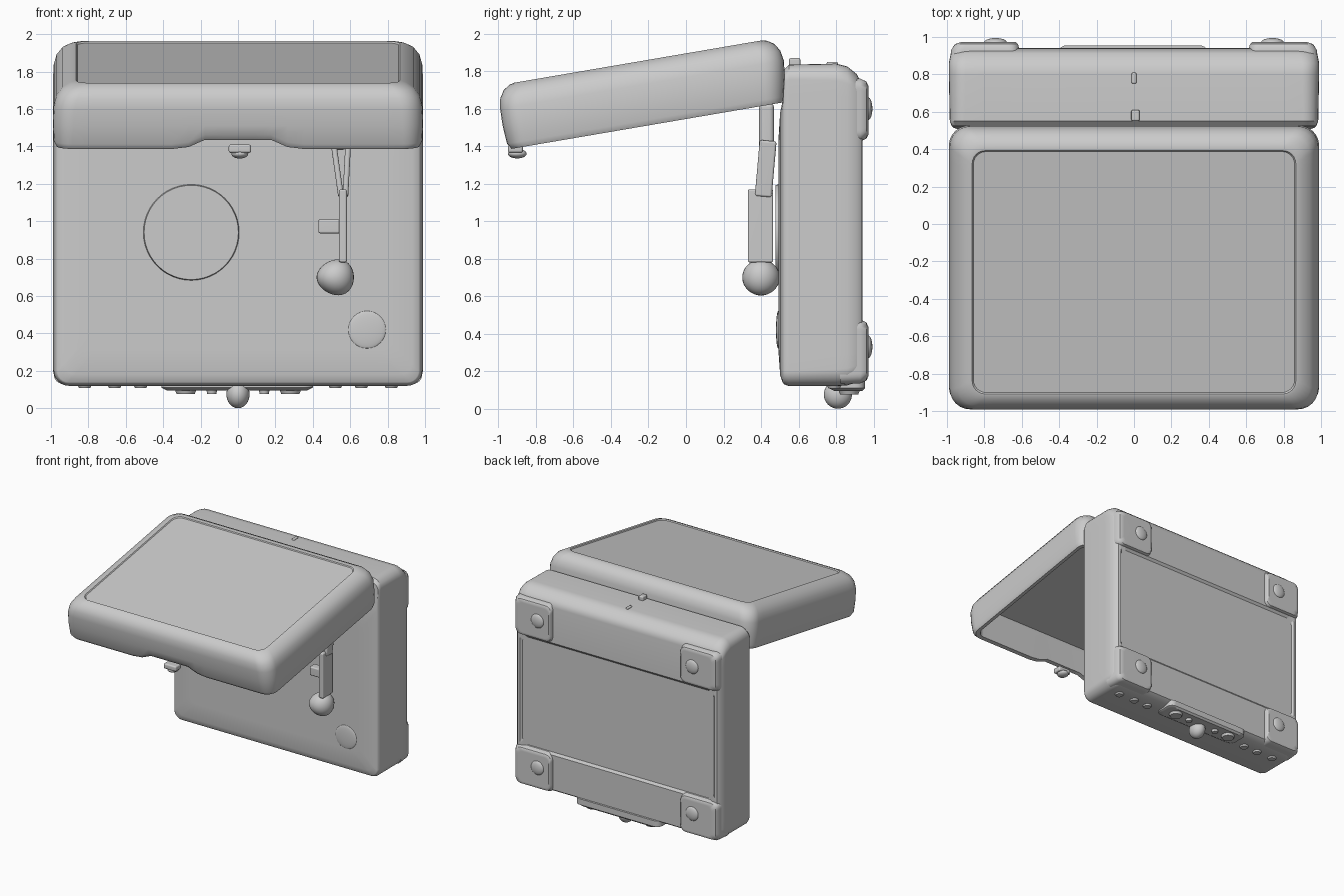
import bpy, bmesh, math
from mathutils import Matrix, Vector

if "Cube" in bpy.data.objects:
    bpy.data.objects.remove(bpy.data.objects["Cube"])


def finish(name, bm, matrix=None, angle=35):
    bmesh.ops.recalc_face_normals(bm, faces=bm.faces)
    if matrix:
        bm.transform(matrix)
    me = bpy.data.meshes.new(name)
    bm.to_mesh(me)
    bm.free()
    ob = bpy.data.objects.new(name, me)
    bpy.context.collection.objects.link(ob)
    bpy.ops.object.select_all(action='DESELECT')
    ob.select_set(True)
    bpy.context.view_layer.objects.active = ob
    bpy.ops.object.shade_smooth_by_angle(angle=math.radians(angle))
    ob.modifiers.new("flat_panels", 'WEIGHTED_NORMAL').keep_sharp = True
    return ob


def rounded_rect(x0, x1, y0, y1, r, steps=6, edge=20):
    pts = []
    corners = [(x1 - r, y0 + r, -90), (x1 - r, y1 - r, 0),
               (x0 + r, y1 - r, 90), (x0 + r, y0 + r, 180)]
    for cx, cy, a in corners:
        arc = []
        for i in range(steps + 1):
            t = math.radians(a + 90 * i / steps)
            arc.append(Vector((cx + r * math.cos(t), cy + r * math.sin(t))))
        if pts:
            last = pts[-1]
            pts += [last.lerp(arc[0], k / edge) for k in range(1, edge)]
        pts += arc
    last = pts[-1]
    pts += [last.lerp(pts[0], k / edge) for k in range(1, edge)]
    return pts


def loft(rings, upright=False):
    """Skin rounded rectangles (height, x0, x1, y0, y1, radius)."""
    bm = bmesh.new()
    loops = []
    for h, x0, x1, y0, y1, r in rings:
        loops.append([bm.verts.new((p.x, h, p.y) if upright else (p.x, p.y, h))
                      for p in rounded_rect(x0, x1, y0, y1, r)])
    n = len(loops[0])
    for a, b in zip(loops, loops[1:]):
        for i in range(n):
            j = (i + 1) % n
            bm.faces.new((a[i], a[j], b[j], b[i]))
    bm.faces.new(loops[0])
    bm.faces.new(loops[-1])
    return bm


def box(name, lo, hi, bevel=0.015, matrix=None):
    bm = bmesh.new()
    bmesh.ops.create_cube(bm, size=1)
    for v in bm.verts:
        v.co = Vector([lo[i] + (v.co[i] + 0.5) * (hi[i] - lo[i]) for i in range(3)])
    bmesh.ops.bevel(bm, geom=bm.edges[:], offset=bevel, segments=3,
                    profile=0.5, affect='EDGES')
    return finish(name, bm, matrix)


def ball(name, c, s):
    bm = bmesh.new()
    bmesh.ops.create_uvsphere(bm, u_segments=28, v_segments=16, radius=1)
    return finish(name, bm, Matrix.Translation(c) @ Matrix.Diagonal((*s, 1)))


def disc(name, c, r1, r2, depth, axis='Y'):
    bm = bmesh.new()
    bmesh.ops.create_cone(bm, cap_ends=True, segments=48, radius1=r1,
                          radius2=r2, depth=depth)
    rot = Matrix.Rotation(math.radians(90 if axis == 'Y' else 180), 4, 'X')
    return finish(name, bm, Matrix.Translation(c) @ rot)


# Base case standing on edge, with slightly domed deck and recessed back
base = [(.492, .80, .32, 1.42, .06), (.502, .93, .18, 1.58, .06),
        (.515, .965, .14, 1.64, .06), (.524, .975, .13, 1.81, .07),
        (.55, .985, .12, 1.835, .08), (.80, .99, .12, 1.84, .09),
        (.86, .99, .125, 1.825, .09), (.91, .98, .14, 1.785, .09),
        (.938, .955, .16, 1.735, .09), (.942, .93, .46, 1.43, .05),
        (.926, .915, .48, 1.41, .05)]
finish("base_case", loft([(h, -x, x, a, b, r) for h, x, a, b, r in base], True))

# Hollow lid, swung open, with a shallow framed top panel
lid = [(.28, .90, -.66, .67, .08), (.24, .925, -.68, .69, .08),
       (.0, .94, -.70, .70, .07), (.0, .97, -.735, .735, .09),
       (.03, .985, -.755, .745, .10), (.13, .99, -.762, .765, .11),
       (.22, .985, -.76, .775, .11), (.275, .97, -.75, .765, .11),
       (.315, .94, -.725, .74, .10), (.338, .90, -.69, .705, .09),
       (.345, .875, -.665, .68, .08), (.345, .865, -.655, .665, .07),
       (.337, .859, -.649, .659, .07)]
bm = loft([(h, -x, x, a, b, r) for h, x, a, b, r in lid])
for v in bm.verts:  # finger notch in the front lip
    if v.co.y < -.6 and v.co.z < .1 and abs(v.co.x) < .3:
        t = min(1, (.3 - abs(v.co.x)) / .12)
        v.co.z += .05 * t * t * (3 - 2 * t)
pose = Matrix.Translation((0, -.205, 1.51)) @ Matrix.Rotation(math.radians(9.7), 4, 'X')
finish("lid", bm, pose)

# Lid catch and hinge catch
box("lid_catch", (-.05, -.95, 1.365), (.07, -.87, 1.41), .012)
ball("lid_catch_tip", (.01, -.90, 1.36), (.045, .05, .025))
box("hinge_catch", (-.015, .55, 1.82), (.03, .61, 1.87), .01)
box("top_stud", (-.013, .75, 1.82), (.013, .81, 1.85), .008)

# Moulded corner feet, wrapping the case corners, with domed studs
for side in (-1, 1):
    for label, z0, z1, sz in (("lower", .13, .48, .33), ("upper", 1.42, 1.765, 1.60)):
        xs = (side * .61, side * .985)
        foot = [(.82, 0, .05), (.93, .005, .05), (.962, .02, .05), (.974, .045, .045)]
        rings = []
        for h, i, r in foot:
            # the outer side slopes in more than the inner side
            x0, x1 = sorted((xs[0] + side * i * .5, xs[1] - side * i * 1.4))
            rings.append((h, x0, x1, z0 + i, z1 - i, r))
        finish(label + "_foot", loft(rings, True))
        ball(label + "_foot_stud", (side * .74, .972, sz), (.06, .022, .06))

# Turntable platter and dial on the deck
disc("platter", (-.25, .487, .94), .258, .252, .022)
ball("deck_dial", (.69, .492, .42), (.10, .012, .10))

# Tone arm: rest, links, bar, finger lift and head
box("arm_rest", (.50, .39, 1.38), (.58, .47, 1.63), .025)
for x, tilt in ((.53, -8), (.582, 3)):
    m = Matrix.Translation((x, .425, 1.28)) @ Matrix.Rotation(math.radians(tilt), 4, 'Y') \
        @ Matrix.Rotation(math.radians(-5), 4, 'X')
    box("arm_link", (-.015, -.045, -.15), (.015, .045, .15), .012, m)
box("arm_bar", (.54, .33, .78), (.582, .465, 1.17), .01)
box("arm_lift", (.43, .36, .935), (.55, .43, 1.01), .01)
bm = bmesh.new()
bmesh.ops.create_uvsphere(bm, u_segments=28, v_segments=16, radius=.1)
for v in bm.verts:  # wedge the head towards one side
    v.co.z *= .95 + 1.5 * v.co.x
finish("arm_head", bm, Matrix.Translation((.52, .40, .70)))

# Underside: control plate, knobs, sockets and central ball
plate = [(.16, 0), (.11, 0), (.095, .03)]
finish("control_plate", loft([(h, -.41 + i, .40 - i, .76 + i, .955 - i * .5, .05)
                              for h, i in plate]))
for x, r in ((-.28, .06), (-.14, .03), (.14, .03), (.28, .06)):
    disc("control_knob", (x, .87, .09), r, r * .8, .03, 'Z')
for x in (-.82, -.66, -.52, .52, .66, .82):
    disc("socket", (x, .79, .118), .04, .03, .02, 'Z')
ball("underside_ball", (0, .81, .075), (.062, .075, .075))
